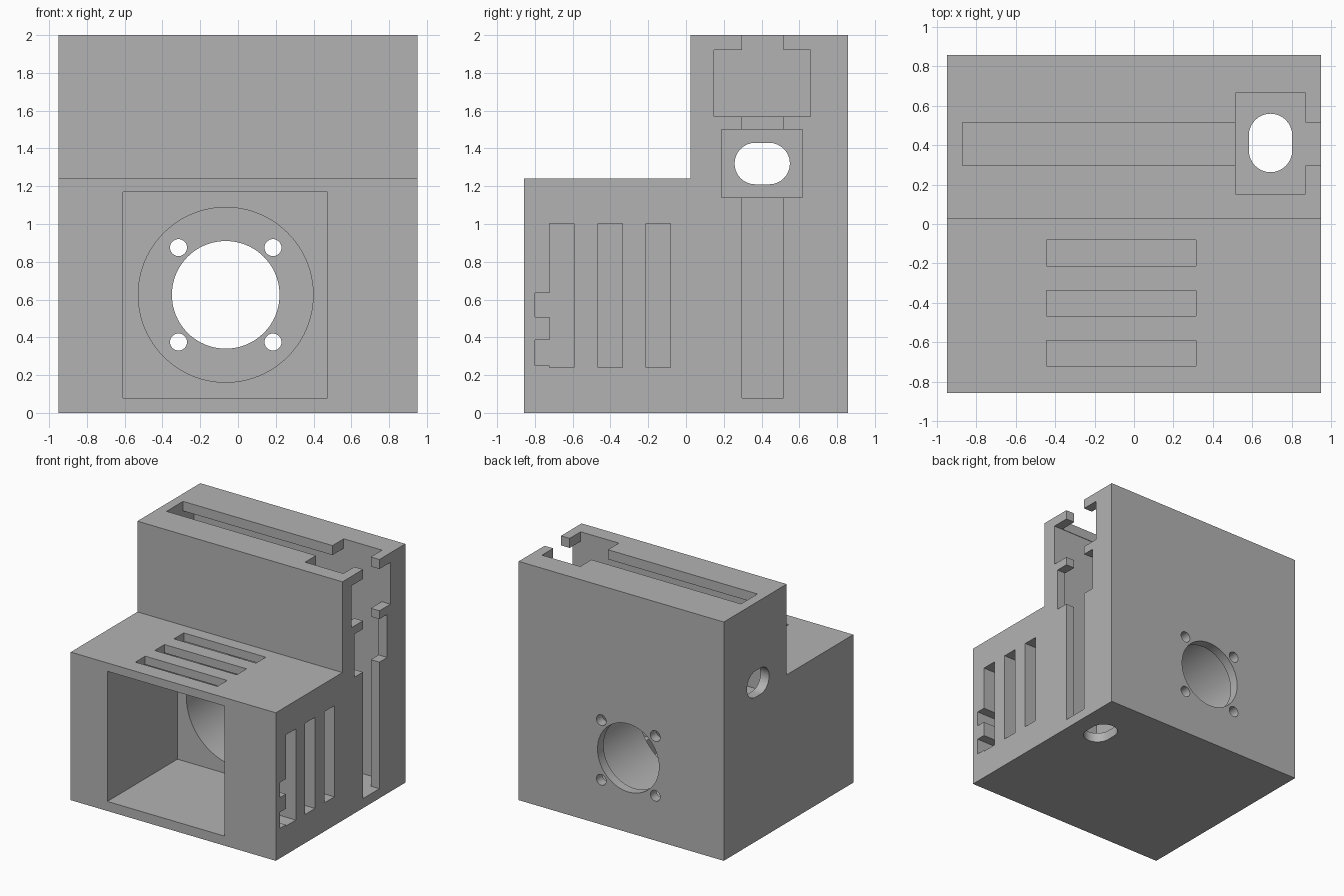
import bpy, bmesh, math

old = bpy.data.objects.get("Cube")
if old:
    bpy.data.objects.remove(old, do_unlink=True)

# Material
grey = bpy.data.materials.new("matte_grey")
grey.use_nodes = True
colour = (0.45, 0.45, 0.45, 1)
grey.diffuse_color = colour
grey.node_tree.nodes["Principled BSDF"].inputs["Base Color"].default_value = colour


def prism(name, outline, axis, lo, hi):
    """Extrude a 2D outline along an axis; the outline uses the other two axes in order."""
    def place(p, d):
        c = list(p)
        c.insert("xyz".index(axis), d)
        return c
    bm = bmesh.new()
    face = bm.faces.new([bm.verts.new(place(p, lo)) for p in outline])
    made = bmesh.ops.extrude_face_region(bm, geom=[face])["geom"]
    shift = place((0, 0), hi - lo)
    bmesh.ops.translate(bm, vec=shift, verts=[g for g in made if isinstance(g, bmesh.types.BMVert)])
    bmesh.ops.recalc_face_normals(bm, faces=bm.faces)
    mesh = bpy.data.meshes.new(name)
    bm.to_mesh(mesh)
    bm.free()
    obj = bpy.data.objects.new(name, mesh)
    bpy.context.collection.objects.link(obj)
    mesh.materials.append(grey)
    return obj


def rect(a0, a1, b0, b1):
    return [(a0, b0), (a1, b0), (a1, b1), (a0, b1)]


def circle(a, b, r, n):
    return [(a + r * math.cos(math.tau * i / n), b + r * math.sin(math.tau * i / n)) for i in range(n)]


def oval(a0, a1, b0, b1, n=16):
    """Stadium outline, rounded at the ends of its longer side."""
    ca, cb = (a0 + a1) / 2, (b0 + b1) / 2
    wide, tall = a1 - a0, b1 - b0
    r, h = min(wide, tall) / 2, abs(wide - tall) / 2
    pts = []
    for end in (1, -1):
        for i in range(n + 1):
            t = math.pi * i / n - math.pi / 2 + (0 if end > 0 else math.pi)
            u, v = end * h + r * math.cos(t), r * math.sin(t)
            pts.append((ca + u, cb + v) if wide > tall else (ca - v, cb + u))
    return pts


# Stepped housing block
WALL = 0.08
X, Y, TOP, STEP = 0.95, 0.857, 2.0, 1.24
OUT = 1.1
body = prism("housing", [(-Y, 0), (Y, 0), (Y, TOP), (0.025, TOP), (0.025, STEP), (-Y, STEP)], "x", -X, X)
cutters = []


def cut(*args):
    cutters.append(prism("cutter", *args))


# Square front chamber, round chamber behind it, rear opening and screw holes
cx, cz = -0.065, 0.625
cut(rect(-0.61, 0.475, WALL, 1.17), "y", -OUT, 0.07)
cut(circle(cx, cz, 0.463, 96), "y", 0.0, Y - WALL)
cut(circle(cx, cz, 0.285, 80), "y", 0.5, OUT)
for sx in (-1, 1):
    for sz in (-1, 1):
        cut(circle(cx + sx * 0.25, cz + sz * 0.25, 0.045, 32), "y", 0.5, OUT)

# Vents through the step top and the left wall
for i in range(3):
    y = -0.722 + i * 0.255
    cut(rect(-0.445, 0.315, y, y + 0.13), "z", 1.0, 1.4)
    cut(rect(y, y + 0.13, 0.24, 1.003), "x", 0.2, OUT)
for z0, z1 in ((0.25, 0.385), (0.508, 0.635)):
    cut(rect(-0.80, -0.70, z0, z1), "x", 0.2, OUT)

# Upper and lower channels, vertical shaft and the narrow slots that open them
cut(rect(0.148, 0.66, 1.57, TOP - WALL), "x", WALL - X, OUT)
cut(rect(0.187, 0.618, 1.14, 1.5), "x", WALL - X, OUT)
cut(rect(0.515, X - WALL, 0.152, 0.664), "z", WALL, 2.2)
cut(rect(WALL - X, OUT, 0.297, 0.515), "z", 1.8, 2.2)
cut(rect(0.297, 0.515, WALL, 2.2), "x", 0.7, OUT)

# Oval cable holes in the right wall and the floor
cut(oval(0.257, 0.55, 1.21, 1.43), "x", -OUT, -0.7)
cut(oval(0.583, 0.803, 0.263, 0.56), "z", -0.2, 0.3)

# Apply the cuts
for c in cutters:
    c.hide_render = True
    m = body.modifiers.new("cut", "BOOLEAN")
    m.operation, m.solver, m.object = "DIFFERENCE", "EXACT", c
bpy.context.view_layer.update()
graph = bpy.context.evaluated_depsgraph_get()
result = bpy.data.meshes.new_from_object(body.evaluated_get(graph))
body.modifiers.clear()
body.data = result
for c in cutters:
    bpy.data.objects.remove(c, do_unlink=True)

# Smooth the round walls, keep the corners sharp
bpy.ops.object.select_all(action="DESELECT")
body.select_set(True)
bpy.context.view_layer.objects.active = body
bpy.ops.object.shade_smooth_by_angle(angle=math.radians(30))
